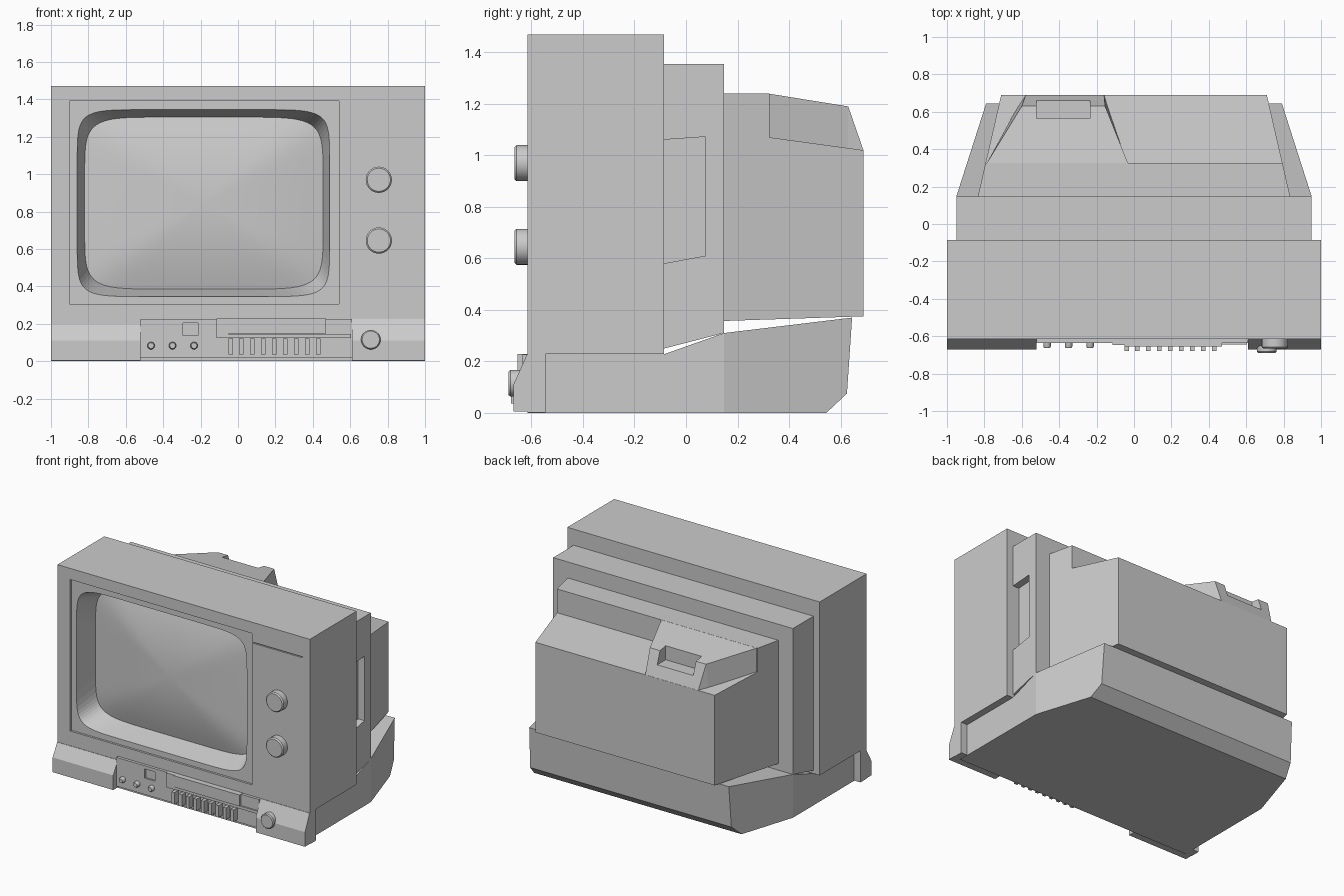
import bpy, bmesh, math

if "Cube" in bpy.data.objects:
    bpy.data.objects.remove(bpy.data.objects["Cube"])


def make(name, verts, faces, smooth=None):
    bm = bmesh.new()
    vs = [bm.verts.new(v) for v in verts]
    for f in faces:
        bm.faces.new([vs[i] for i in f])
    bmesh.ops.recalc_face_normals(bm, faces=bm.faces[:])
    me = bpy.data.meshes.new(name)
    bm.to_mesh(me)
    bm.free()
    ob = bpy.data.objects.new(name, me)
    bpy.context.collection.objects.link(ob)
    if smooth:
        activate(ob)
        bpy.ops.object.shade_smooth_by_angle(angle=math.radians(smooth))
    return ob


def activate(ob):
    bpy.ops.object.select_all(action='DESELECT')
    ob.select_set(True)
    bpy.context.view_layer.objects.active = ob


def loft(name, rings, smooth=None):
    """Closed solid through rings of equal length."""
    n = len(rings[0])
    faces = [tuple(range(n)), tuple(range((len(rings) - 1) * n, len(rings) * n))]
    for k in range(len(rings) - 1):
        for i in range(n):
            j = (i + 1) % n
            faces.append((k * n + i, k * n + j, k * n + n + j, k * n + n + i))
    return make(name, [v for r in rings for v in r], faces, smooth)


def prism(name, pts, left, right):
    """Side profile (y, z) spanned between x = left(y) and x = right(y)."""
    return loft(name, [[(left(y), y, z) for y, z in pts],
                       [(right(y), y, z) for y, z in pts]])


def box(name, x0, x1, y0, y1, z0, z1):
    pts = [(y0, z0), (y1, z0), (y1, z1), (y0, z1)]
    return prism(name, pts, lambda y: x0, lambda y: x1)


def sym(name, pts, w):
    return prism(name, pts, lambda y: -w(y), w)


def cut(ob, cutter):
    cutter.hide_render = True
    m = ob.modifiers.new("cut", 'BOOLEAN')
    m.operation, m.solver, m.object = 'DIFFERENCE', 'EXACT', cutter
    activate(ob)
    bpy.ops.object.modifier_apply(modifier=m.name)
    bpy.data.objects.remove(cutter)


def turned(name, x, z, profile, n=32):
    """Knob turned about the y axis from (radius, y) pairs."""
    ang = [2 * math.pi * i / n for i in range(n)]
    return loft(name, [[(x + r * math.cos(a), y, z + r * math.sin(a)) for a in ang]
                       for r, y in profile], 40)


def oval(x0, x1, z0, z1, e, y, s=1.0, n=64):
    """Rounded-rectangle (superellipse) outline."""
    cx, cz, a, b = (x0 + x1) / 2, (z0 + z1) / 2, (x1 - x0) / 2 * s, (z1 - z0) / 2 * s
    p = lambda v: math.copysign(abs(v) ** (2 / e), v)
    ang = [2 * math.pi * (i + 0.5) / n for i in range(n)]
    return [(cx + a * p(math.cos(t)), y, cz + b * p(math.sin(t))) for t in ang]


# Front case with recessed bezel plate, screen tunnel and trim groove
OUTER = (-0.86, 0.49, 0.345, 1.345, 9)
INNER = (-0.82, 0.455, 0.385, 1.305, 7)
case = box("front_case", -1, 1, -0.615, -0.085, 0.228, 1.47)
cut(case, box("bezel_cutter", -0.9, 0.54, -0.7, -0.6, 0.305, 1.39))
cut(case, loft("tunnel_cutter", [oval(*OUTER, -0.7), oval(*OUTER, -0.6), oval(*INNER, -0.44)]))
cut(case, box("groove_cutter", 0.555, 0.94, -0.7, -0.607, 1.322, 1.329))

# Bulging picture tube
loft("screen_glass", [oval(*INNER, -0.442 - 0.07 * (1 - s * s), s)
                      for s in (1, 0.85, 0.7, 0.55, 0.4, 0.25, 0.1, 0.02)], 40)

# Middle shell with a grip recess on one side
mid = sym("middle_shell", [(-0.085, 0.25), (0.147, 0.31), (0.147, 1.355), (-0.085, 1.355)],
          lambda y: 0.95)
cut(mid, prism("grip_cutter", [(-0.1, 0.578), (0.075, 0.61), (0.075, 1.072), (-0.1, 1.06)],
               lambda y: 0.9, lambda y: 1.1))

# Tapered rear housing, stepped down at the back
sym("rear_housing", [(0.147, 0.357), (0.147, 1.24), (0.325, 1.24), (0.325, 1.07),
                     (0.69, 1.02), (0.69, 0.375)],
    lambda y: 0.835 - (y - 0.147) * 0.23)

# Raised wedge on the rear housing with a pocket
hump = loft("rear_hump", [[(l, y, z0), (r, y, z0), (r2, y2, z), (l2, y2, z)]
                          for l, r, y, z0, l2, r2, y2, z in (
    (-0.79, -0.03, 0.32, 1.0, -0.79, -0.03, 0.32, 1.24),
    (-0.62, -0.14, 0.63, 1.0, -0.6, -0.155, 0.63, 1.19),
    (-0.58, -0.16, 0.689, 1.0, -0.58, -0.16, 0.689, 1.02))])
cut(hump, box("pocket_cutter", -0.52, -0.235, 0.565, 0.8, 1.1, 1.4))

# Base: straight front half, tapered rear half, front lip
sym("base_front", [(-0.615, 0), (0.147, 0), (0.147, 0.31), (-0.085, 0.228), (-0.615, 0.228)],
    lambda y: 0.95)
sym("base_rear", [(0.147, 0), (0.545, 0), (0.625, 0.075), (0.645, 0.37), (0.147, 0.31)],
    lambda y: 0.95 - (y - 0.147) * 0.32)
box("base_lip", -1, 1, -0.615, -0.545, 0.002, 0.228)

# Sloped blocks at both ends of the control strip
for name, x0, x1, top in (("speaker_block", -1, -0.52, 0.2), ("knob_block", 0.61, 1, 0.226)):
    prism(name, [(-0.56, 0.005), (-0.67, 0.005), (-0.67, 0.11), (-0.618, top), (-0.56, top)],
          lambda y: x0, lambda y: x1)

# Control strip: panel, indicator window, tape deck and keys
strip = box("control_panel", -0.52, 0.61, -0.635, -0.6, 0.02, 0.226)
cut(strip, box("window_cutter", -0.295, -0.215, -0.7, -0.622, 0.137, 0.203))
box("tape_deck_frame", -0.115, -0.05, -0.648, -0.61, 0.125, 0.228)
box("tape_deck_ledge", -0.115, 0.605, -0.645, -0.61, 0.125, 0.145)
box("tape_door", -0.05, 0.47, -0.655, -0.61, 0.147, 0.228)
for i in range(9):
    x = -0.04 + i * 0.0585
    box("tape_key", x - 0.012, x + 0.012, -0.68, -0.62, 0.037, 0.122)
for x in (-0.465, -0.35, -0.235):
    turned("small_button", x, 0.083, [(0.02, -0.62), (0.02, -0.655), (0.015, -0.664)], 16)

# Rotary knobs
for z in (0.97, 0.645):
    turned("tuning_knob", 0.753, z, [(0.07, -0.6), (0.07, -0.658), (0.062, -0.666)])
turned("volume_knob", 0.71, 0.115, [(0.052, -0.62), (0.052, -0.682), (0.046, -0.689)])
